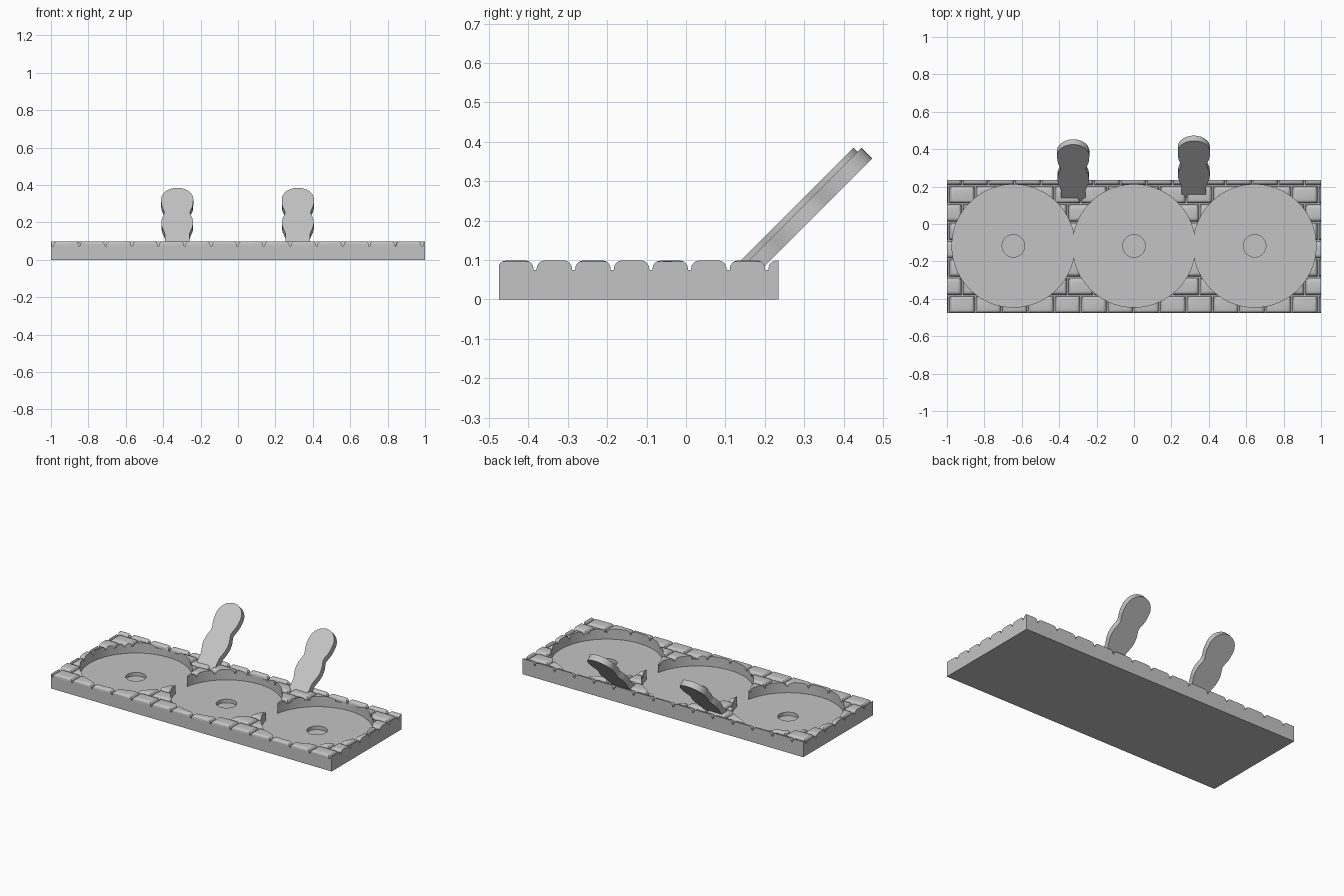
import bpy, bmesh, math
from mathutils import Vector

if "Cube" in bpy.data.objects:
    bpy.data.objects.remove(bpy.data.objects["Cube"], do_unlink=True)

stone = bpy.data.materials.new("stone_grey")
stone.use_nodes = True
GREY = (0.55, 0.55, 0.55, 1)
stone.diffuse_color = GREY
stone.node_tree.nodes["Principled BSDF"].inputs["Base Color"].default_value = GREY

X, FRONT, BACK = 1.0, -0.475, 0.235      # base extents
TOP, GROOVE, FLOOR, HOLE = 0.099, 0.075, 0.033, 0.01
CENTRE_Y, SPACING = -0.117, 0.645


def finish(name, bm):
    bmesh.ops.recalc_face_normals(bm, faces=bm.faces)
    mesh = bpy.data.meshes.new(name)
    bm.to_mesh(mesh)
    bm.free()
    obj = bpy.data.objects.new(name, mesh)
    bpy.context.collection.objects.link(obj)
    mesh.materials.append(stone)
    return obj


def activate(obj):
    bpy.ops.object.select_all(action="DESELECT")
    obj.select_set(True)
    bpy.context.view_layer.objects.active = obj


def box(bm, x0, x1, y0, y1, z0, z1):
    verts = bmesh.ops.create_cube(bm, size=1)["verts"]
    for v in verts:
        v.co = ((x0 + x1) / 2 + v.co.x * (x1 - x0),
                (y0 + y1) / 2 + v.co.y * (y1 - y0),
                (z0 + z1) / 2 + v.co.z * (z1 - z0))
    return verts


def cutter(name, x, radius, bottom):
    bm = bmesh.new()
    bmesh.ops.create_cone(bm, cap_ends=True, segments=96, radius1=radius, radius2=radius, depth=0.3)
    bmesh.ops.translate(bm, verts=bm.verts, vec=(x, CENTRE_Y, bottom + 0.15))
    obj = finish(name, bm)
    obj.hide_render = True
    return obj


def cut(obj, tools):
    activate(obj)
    for tool in tools:
        mod = obj.modifiers.new("cut", "BOOLEAN")
        mod.operation, mod.solver, mod.object = "DIFFERENCE", "EXACT", tool
        bpy.ops.object.modifier_apply(modifier=mod.name)


# Base slab, up to the bottom of the mortar grooves
bm = bmesh.new()
box(bm, -X, X, FRONT, BACK, 0, GROOVE)
slab = finish("base_slab", bm)

# Rounded bricks in running bond, clipped to the slab edges
bm = bmesh.new()
PITCH_X, PITCH_Y, GAP = 0.141, 0.098, 0.004
for row in range(8):
    y = -0.481 + row * PITCH_Y
    start = -0.99 - PITCH_X * (1 if row % 2 == 0 else 0.5)
    for col in range(16):
        x = start + col * PITCH_X
        if x < X - GAP and x + PITCH_X > -X + GAP:
            box(bm, x + GAP, x + PITCH_X - GAP, y + GAP, y + PITCH_Y - GAP, GROOVE - 0.01, TOP)
rims = [e for e in bm.edges if all(v.co.z > GROOVE for v in e.verts)]
bmesh.ops.bevel(bm, geom=rims, offset=0.021, segments=4, profile=0.5, affect="EDGES")
for point, normal in (((X, 0, 0), (1, 0, 0)), ((-X, 0, 0), (-1, 0, 0)),
                      ((0, BACK, 0), (0, 1, 0)), ((0, FRONT, 0), (0, -1, 0))):
    bmesh.ops.bisect_plane(bm, geom=bm.verts[:] + bm.edges[:] + bm.faces[:], dist=1e-5,
                           plane_co=point, plane_no=normal, clear_outer=True)
    bmesh.ops.holes_fill(bm, edges=[e for e in bm.edges if e.is_boundary], sides=0)
bricks = finish("top_bricks", bm)

# Three round recesses, each with a small centre hole
wells, holes = [], []
for i in (-1, 0, 1):
    wells.append(cutter("well_cutter", i * SPACING, 0.328, FLOOR))
    holes.append(cutter("hole_cutter", i * SPACING, 0.06, HOLE))
cut(slab, wells + holes)
cut(bricks, wells)
for tool in wells + holes:
    bpy.data.objects.remove(tool, do_unlink=True)


# Leaning paddles: lobed outline extruded through its thickness at 45 degrees
def paddle(name, x, shift, thick=0.039):
    sides = [(0.066, 0.08), (0.066, 0.14), (0.072, 0.155), (0.081, 0.175), (0.085, 0.195),
             (0.082, 0.22), (0.073, 0.24), (0.068, 0.253), (0.073, 0.268), (0.081, 0.284),
             (0.085, 0.30)]
    for k in range(13):
        a = math.pi / 2 * k / 12
        sides.append((0.086 * math.cos(a), 0.324 + 0.061 * math.sin(a)))
    sides.pop()
    outline = sides + [(0, 0.385)] + [(-w, z) for w, z in reversed(sides)]
    bm = bmesh.new()
    face = bm.faces.new([bm.verts.new((x + w, z + shift, z)) for w, z in outline])
    back = bmesh.ops.extrude_face_region(bm, geom=[face])["geom"]
    offset = Vector((0, 1, -1)).normalized() * thick
    bmesh.ops.translate(bm, vec=offset, verts=[g for g in back if isinstance(g, bmesh.types.BMVert)])
    # Keep the foot buried inside the slab
    return finish(name, bm)


parts = [slab, bricks, paddle("right_paddle", -0.325, 0.04), paddle("left_paddle", 0.32, 0.06)]
for part in parts:
    activate(part)
    bpy.ops.object.shade_smooth_by_angle(angle=math.radians(35))
